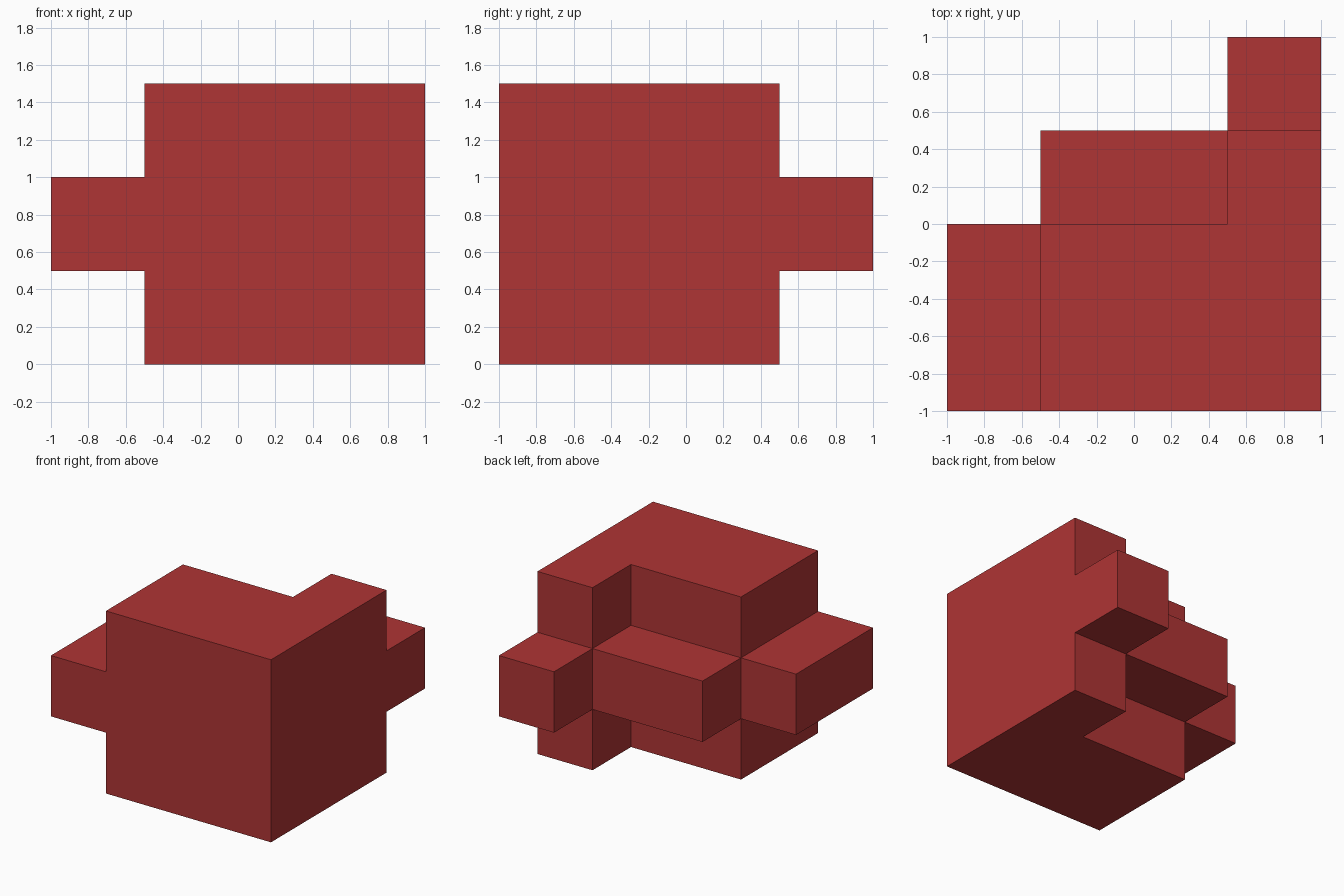
import bpy
import bmesh
from mathutils import Vector

default = bpy.data.objects.get("Cube")
if default:
    bpy.data.objects.remove(default, do_unlink=True)

# Single flat colour
red = bpy.data.materials.new("brick_red")
red.use_nodes = True
colour = (0.43, 0.035, 0.035, 1)
red.diffuse_color = colour
red.node_tree.nodes["Principled BSDF"].inputs["Base Color"].default_value = colour

# Footprints on a half-unit grid, back row first: a narrow core and a wide belt
STEP = 0.5
core = ["....", "...#", ".###", ".###"]
belt = ["...#", ".###", "####", "####"]
layers = [core, belt, core]

cells = {(x, 3 - row, z)
         for z, plan in enumerate(layers)
         for row, line in enumerate(plan)
         for x, mark in enumerate(line) if mark == "#"}

# Stepped block: keep only the exposed side of every cell
bm = bmesh.new()
for cell in sorted(cells):
    centre = Vector(cell) + Vector((0.5, 0.5, 0.5))
    for axis in range(3):
        for sign in (-1, 1):
            normal = Vector((0, 0, 0))
            normal[axis] = sign
            neighbour = tuple(int(c + n) for c, n in zip(cell, normal))
            if neighbour in cells:
                continue
            u = Vector((0, 0, 0))
            u[(axis + 1) % 3] = 1
            v = normal.cross(u)
            corners = [(-1, -1), (1, -1), (1, 1), (-1, 1)]
            points = [(centre + (normal + a * u + b * v) / 2) * STEP - Vector((1, 1, 0))
                      for a, b in corners]
            bm.faces.new([bm.verts.new(p) for p in points])

# Weld the cells and merge coplanar squares into whole faces
bmesh.ops.remove_doubles(bm, verts=bm.verts[:], dist=0.001)
bmesh.ops.dissolve_limit(bm, angle_limit=0.01, verts=bm.verts[:], edges=bm.edges[:])

mesh = bpy.data.meshes.new("stepped_block")
bm.to_mesh(mesh)
bm.free()
mesh.materials.append(red)
block = bpy.data.objects.new("stepped_block", mesh)
bpy.context.collection.objects.link(block)
